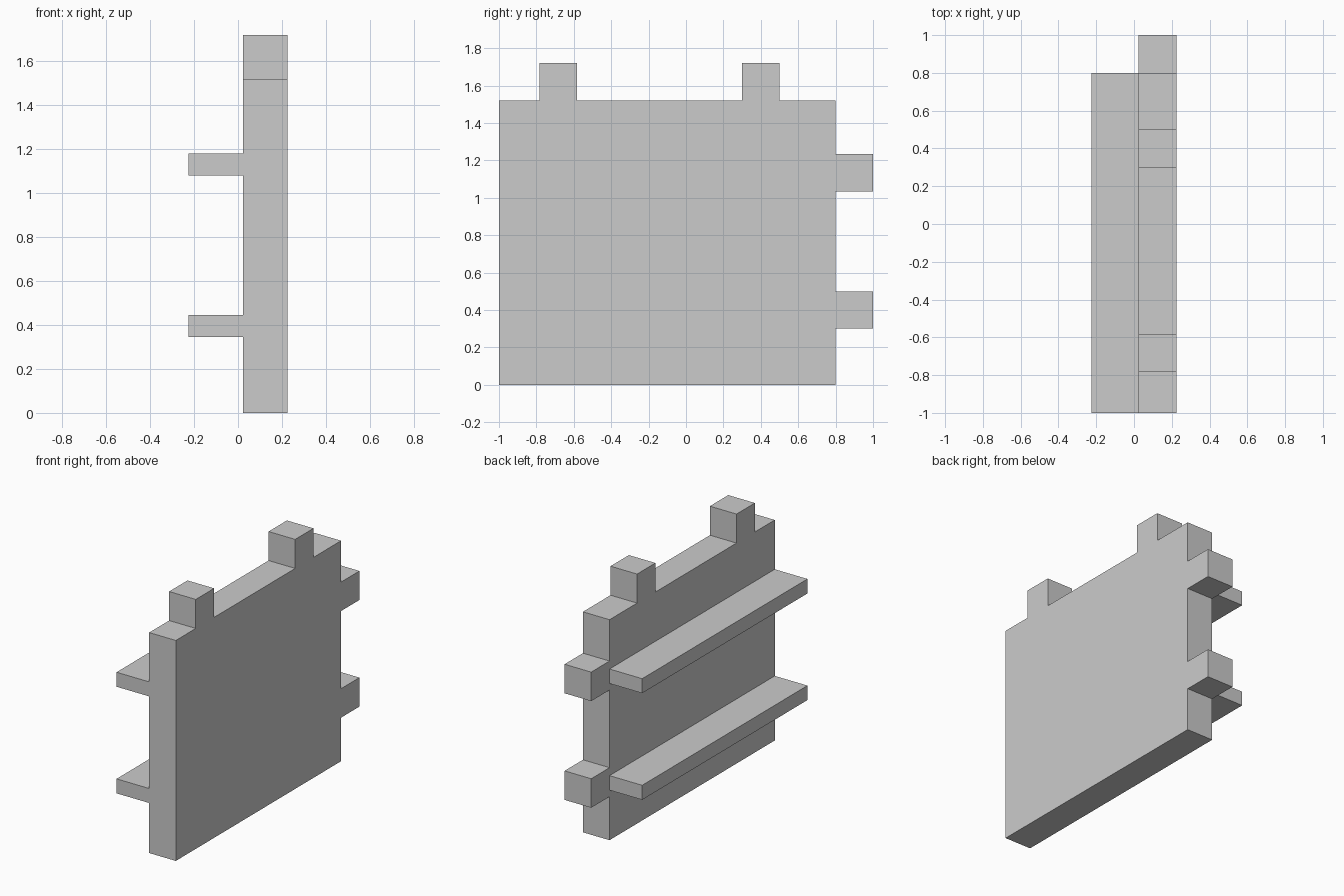
import bpy
import bmesh

cube = bpy.data.objects.get("Cube")
if cube:
    bpy.data.objects.remove(cube, do_unlink=True)

grey = bpy.data.materials.new("plain_grey")
grey.use_nodes = True
colour = (0.6, 0.6, 0.6, 1)
grey.diffuse_color = colour
grey.node_tree.nodes["Principled BSDF"].inputs["Base Color"].default_value = colour


def extrude_profile(name, profile, x0, x1):
    """Extrude a (y, z) outline from x0 to x1."""
    bm = bmesh.new()
    face = bm.faces.new([bm.verts.new((x0, y, z)) for y, z in profile])
    result = bmesh.ops.extrude_face_region(bm, geom=[face])
    verts = [v for v in result["geom"] if isinstance(v, bmesh.types.BMVert)]
    bmesh.ops.translate(bm, verts=verts, vec=(x1 - x0, 0, 0))
    bmesh.ops.recalc_face_normals(bm, faces=bm.faces)
    mesh = bpy.data.meshes.new(name)
    bm.to_mesh(mesh)
    bm.free()
    mesh.materials.append(grey)
    obj = bpy.data.objects.new(name, mesh)
    bpy.context.collection.objects.link(obj)
    return obj


FRONT, BACK, TOP = -1.0, 0.8, 1.52
TAB = 0.2
INNER, OUTER = 0.023, 0.226

# Wall panel outline, with square tabs on the back edge and the top edge
outline = [(FRONT, 0), (BACK, 0)]
for z in (0.3, 1.035):
    outline += [(BACK, z), (BACK + TAB, z), (BACK + TAB, z + TAB), (BACK, z + TAB)]
outline.append((BACK, TOP))
for y in (0.5, -0.583):
    outline += [(y, TOP), (y, TOP + TAB), (y - TAB, TOP + TAB), (y - TAB, TOP)]
outline.append((FRONT, TOP))
extrude_profile("wall_panel", outline, INNER, OUTER)

# Two shelves along the inner face
for name, z in (("lower_shelf", 0.345), ("upper_shelf", 1.08)):
    shelf = [(FRONT, z), (BACK, z), (BACK, z + 0.1), (FRONT, z + 0.1)]
    extrude_profile(name, shelf, -OUTER, INNER)
